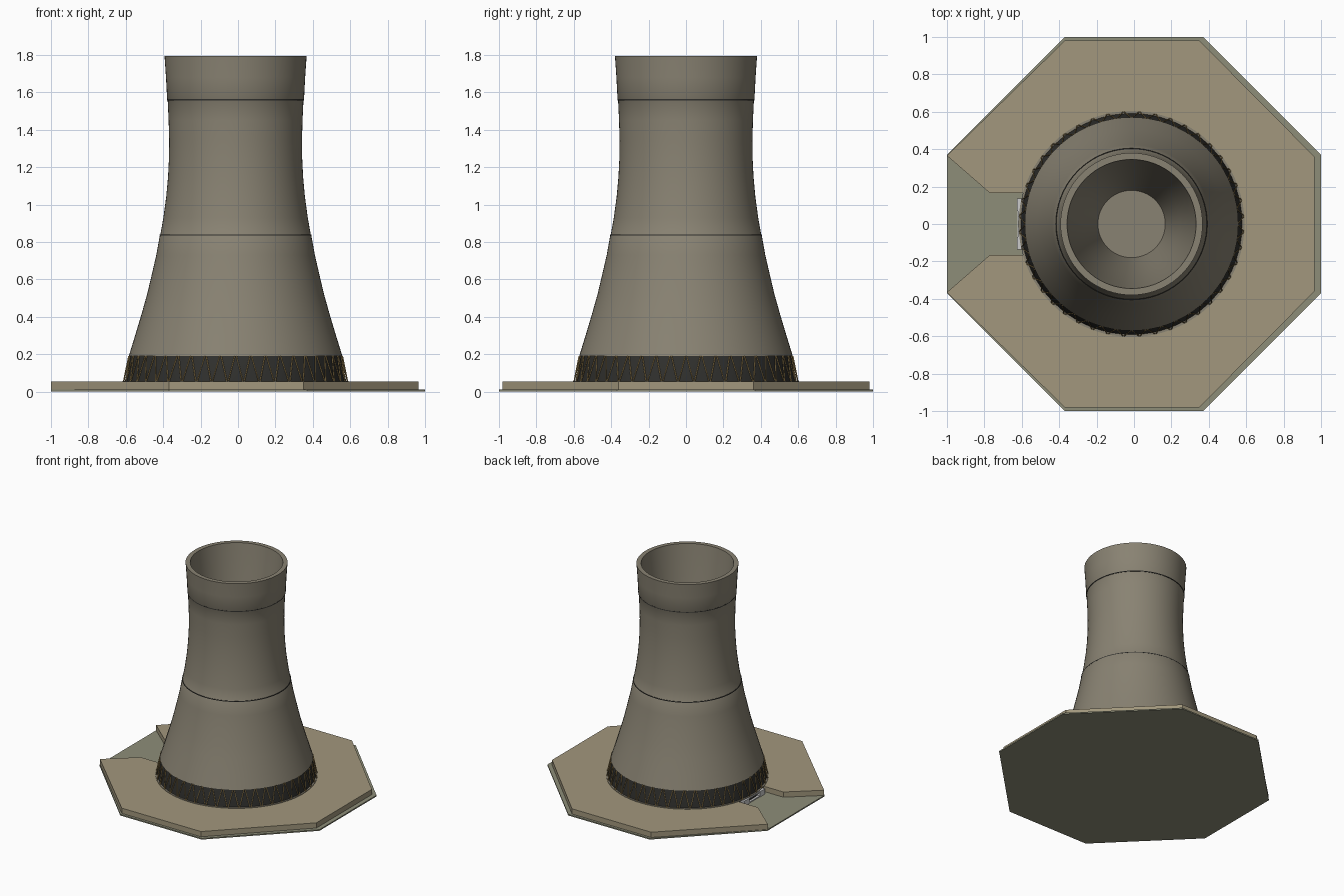
import bpy, bmesh, math
from mathutils import Vector

if "Cube" in bpy.data.objects:
    bpy.data.objects.remove(bpy.data.objects["Cube"])

CX = -0.013  # tower axis


def material(name, rgb):
    m = bpy.data.materials.new(name)
    m.diffuse_color = (*rgb, 1)
    m.use_nodes = True
    m.node_tree.nodes["Principled BSDF"].inputs["Base Color"].default_value = m.diffuse_color
    return m


CONCRETE = material("concrete", (0.25, 0.225, 0.17))
SAND = material("sand", (0.36, 0.31, 0.205))
GREEN = material("green_grey", (0.27, 0.27, 0.19))
DARK = material("dark", (0.03, 0.03, 0.027))
GOLD = material("gold", (0.42, 0.29, 0.11))
LIGHT = material("light_grey", (0.6, 0.6, 0.58))


def finish(name, bm, mat, smooth=False):
    bmesh.ops.recalc_face_normals(bm, faces=bm.faces)
    me = bpy.data.meshes.new(name)
    bm.to_mesh(me)
    bm.free()
    ob = bpy.data.objects.new(name, me)
    bpy.context.collection.objects.link(ob)
    me.materials.append(mat)
    if smooth:
        bpy.ops.object.select_all(action='DESELECT')
        bpy.context.view_layer.objects.active = ob
        ob.select_set(True)
        bpy.ops.object.shade_smooth_by_angle(angle=math.radians(30))
    return ob


def prism(name, pts, z0, z1, mat):
    bm = bmesh.new()
    f = bm.faces.new([bm.verts.new((x, y, z0)) for x, y in pts])
    ext = bmesh.ops.extrude_face_region(bm, geom=[f], use_keep_orig=True)
    top = [v for v in ext["geom"] if isinstance(v, bmesh.types.BMVert)]
    bmesh.ops.translate(bm, verts=top, vec=(0, 0, z1 - z0))
    return finish(name, bm, mat)


def lathe(name, profile, mat, n=72):
    bm = bmesh.new()
    vs = [bm.verts.new((CX + r, 0, z)) for r, z in profile]
    es = [bm.edges.new(p) for p in zip(vs, vs[1:])]
    bmesh.ops.spin(bm, geom=vs + es, cent=(CX, 0, 0), axis=(0, 0, 1),
                   angle=math.tau, steps=n, use_merge=True)
    bmesh.ops.remove_doubles(bm, verts=bm.verts, dist=1e-5)
    return finish(name, bm, mat, True)


def box(name, lo, hi, mat):
    return prism(name, [(lo[0], lo[1]), (hi[0], lo[1]), (hi[0], hi[1]), (lo[0], hi[1])],
                 lo[2], hi[2], mat)


# Octagonal ground plate
prism("base_plate", [(-1, -.37), (-.37, -1), (.37, -1), (1, -.37),
                     (1, .37), (.37, 1), (-.37, 1), (-1, .37)], 0, 0.01, GREEN)

# Raised slab with entrance notch on the left
half = [(-.59, .165), (-.77, .165), (-1, .365), (-.37, .98), (.35, .98), (.965, .36)]
prism("raised_slab", half + [(x, -y) for x, y in reversed(half)], 0.01, 0.053, SAND)

# Flared shell, rim, and inner funnel with floor
outer = [(.571, .19), (.537, .30), (.504, .41), (.473, .52), (.447, .63), (.424, .73),
         (.405, .835), (.402, .84), (.386, .93), (.371, 1.04), (.361, 1.15), (.356, 1.25),
         (.355, 1.34), (.358, 1.45), (.363, 1.557), (.366, 1.563), (.372, 1.68), (.38, 1.795)]
inner = [(.345, 1.795), (.315, 1.55), (.26, 1.2), (.18, .8), (.01, .8), (0, .8)]
lathe("tower_shell", [(.54, .19)] + outer + inner, CONCRETE)

# Seam lines around the shell
for name, r, z in (("lower_seam", .4045, .838), ("upper_seam", .3655, 1.56)):
    lathe(name, [(r - .01, z - .003), (r + .001, z - .003),
                 (r + .001, z + .003), (r - .01, z + .003)], DARK)

# Dark intake band below the shell
lathe("intake_band", [(0, .012), (.592, .012), (.592, .053), (.565, .19), (0, .19)], DARK)
lathe("foot_ring", [(.585, .05), (.604, .05), (.604, .057), (.585, .057)], CONCRETE)

# Zigzag struts around the intake
bm = bmesh.new()
N = 44


def ring_point(r, a, z):
    return Vector((CX + r * math.cos(a), r * math.sin(a), z))


for i in range(N):
    a = math.tau * i / N
    for s in (-1, 1):
        p = ring_point(.600, a + s * math.pi / N * .92, .053)
        q = ring_point(.571, a + s * math.pi / N * .12, .19)
        d = q - p
        g = bmesh.ops.create_cone(bm, cap_ends=True, segments=6, radius1=.0035,
                                  radius2=.0035, depth=d.length)
        rot = d.to_track_quat('Z', 'Y').to_matrix()
        bmesh.ops.rotate(bm, verts=g["verts"], cent=(0, 0, 0), matrix=rot)
        bmesh.ops.translate(bm, verts=g["verts"], vec=(p + q) / 2)
finish("intake_struts", bm, GOLD)

# Entrance block in the notch: two piers, lintel and step
for s in (-1, 1):
    y = sorted((s * .07, s * .135))
    box("entrance_pier", (-.625, y[0], .01), (-.57, y[1], .053), LIGHT)
box("entrance_lintel", (-.62, -.07, .042), (-.57, .07, .053), LIGHT)
box("entrance_step", (-.622, -.07, .01), (-.57, .07, .018), LIGHT)
